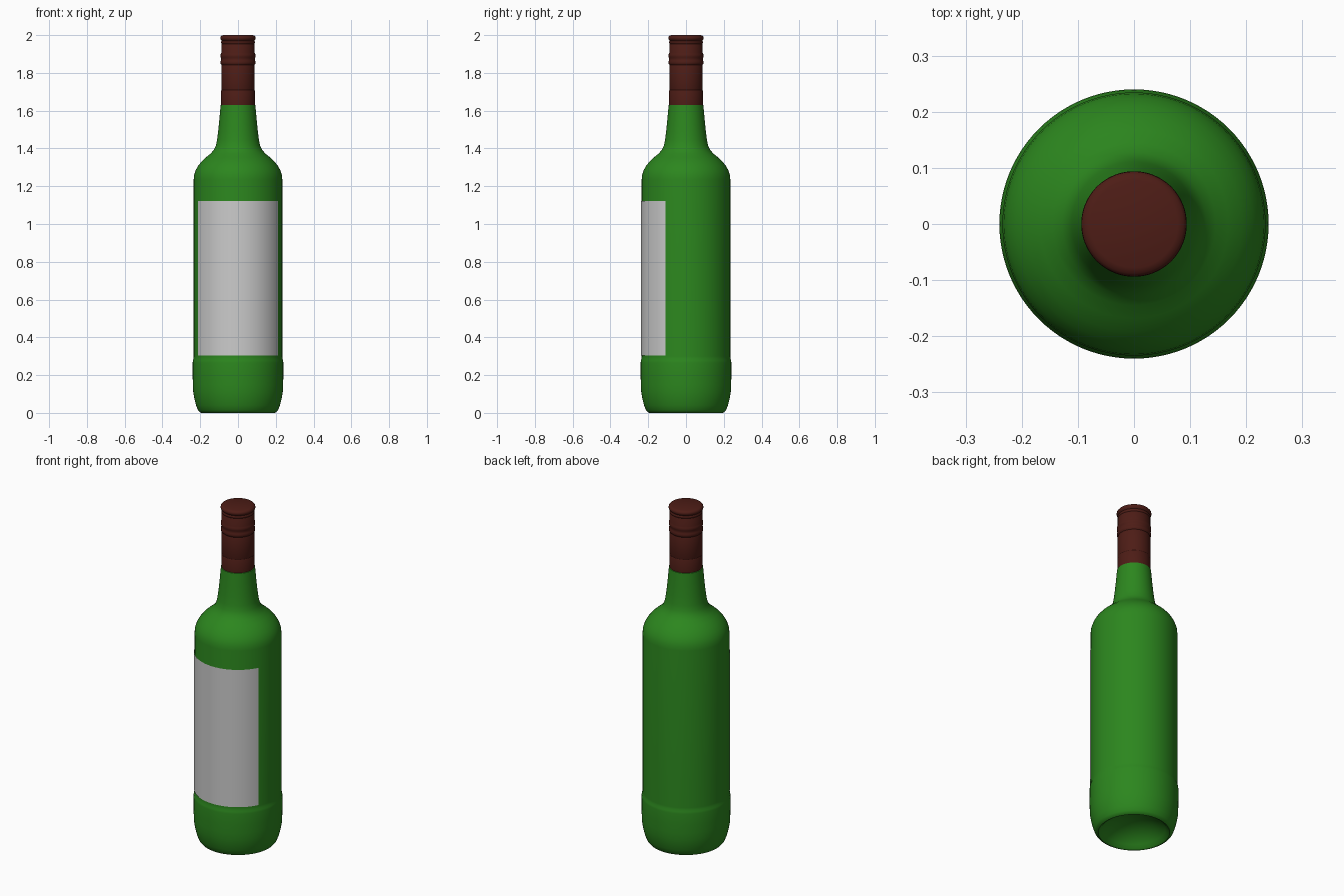
import bpy, bmesh, math


def material(name, rgb):
    m = bpy.data.materials.new(name)
    m.diffuse_color = (*rgb, 1)
    return m


def finish(name, bm, mat=None, angle=35):
    me = bpy.data.meshes.new(name)
    bm.to_mesh(me)
    bm.free()
    ob = bpy.data.objects.new(name, me)
    bpy.context.collection.objects.link(ob)
    if mat:
        me.materials.append(mat)
    bpy.ops.object.select_all(action='DESELECT')
    ob.select_set(True)
    bpy.context.view_layer.objects.active = ob
    bpy.ops.object.shade_smooth_by_angle(angle=math.radians(angle))
    return ob


def lathe(name, profile, mat, steps=96):
    """Spin an (r, z) profile around the z axis."""
    bm = bmesh.new()
    vs = [bm.verts.new((r, 0, z)) for r, z in profile]
    es = [bm.edges.new(p) for p in zip(vs, vs[1:])]
    bmesh.ops.spin(bm, geom=vs + es, cent=(0, 0, 0), axis=(0, 0, 1),
                   angle=math.tau, steps=steps)
    bmesh.ops.remove_doubles(bm, verts=bm.verts, dist=1e-5)
    bmesh.ops.recalc_face_normals(bm, faces=bm.faces)
    return finish(name, bm, mat)


green = material("green_glass", (0.025, 0.24, 0.013))
maroon = material("maroon_cap", (0.075, 0.012, 0.008))

# Glass body: punt, heel, recessed label panel, shoulder and neck
lathe("bottle", [
    (0, 0.09), (0.05, 0.086), (0.10, 0.07), (0.14, 0.048), (0.17, 0.022),
    (0.183, 0.006), (0.193, 0), (0.203, 0.004), (0.212, 0.015),
    (0.222, 0.04), (0.231, 0.075), (0.237, 0.11), (0.239, 0.15),
    (0.24, 0.20), (0.24, 0.265), (0.2385, 0.277), (0.235, 0.287),
    (0.2345, 0.30), (0.2345, 1.235), (0.232, 1.26), (0.224, 1.285),
    (0.211, 1.308), (0.192, 1.332), (0.168, 1.354), (0.145, 1.373),
    (0.128, 1.392), (0.117, 1.415), (0.111, 1.445), (0.105, 1.49),
    (0.098, 1.56), (0.092, 1.63), (0.086, 1.632), (0, 1.632)], green)

# Screw cap with skirt, bead rings and rolled top
lathe("cap", [
    (0, 1.631), (0.089, 1.631), (0.089, 1.706), (0.0875, 1.709),
    (0.0885, 1.712), (0.0885, 1.835), (0.086, 1.841), (0.091, 1.846),
    (0.093, 1.855), (0.091, 1.864), (0.0895, 1.868), (0.0895, 1.878),
    (0.092, 1.884), (0.093, 1.892), (0.091, 1.90), (0.0885, 1.906),
    (0.0885, 1.95), (0.086, 1.954), (0.0895, 1.959), (0.0895, 1.965),
    (0.086, 1.970), (0.0915, 1.976), (0.094, 1.983), (0.093, 1.990),
    (0.088, 1.996), (0.078, 2.0), (0, 2.0)], maroon)

# Paper label wrapped around the front
bm = bmesh.new()
half, n, r = math.radians(62.5), 48, 0.2375
cols = []
for i in range(n + 1):
    a = -half + 2 * half * i / n
    x, y = r * math.sin(a), -r * math.cos(a)
    cols.append([bm.verts.new((x, y, z)) for z in (0.305, 1.123)])
for (a0, a1), (b0, b1) in zip(cols, cols[1:]):
    bm.faces.new((a0, b0, b1, a1))
finish("label", bm)
